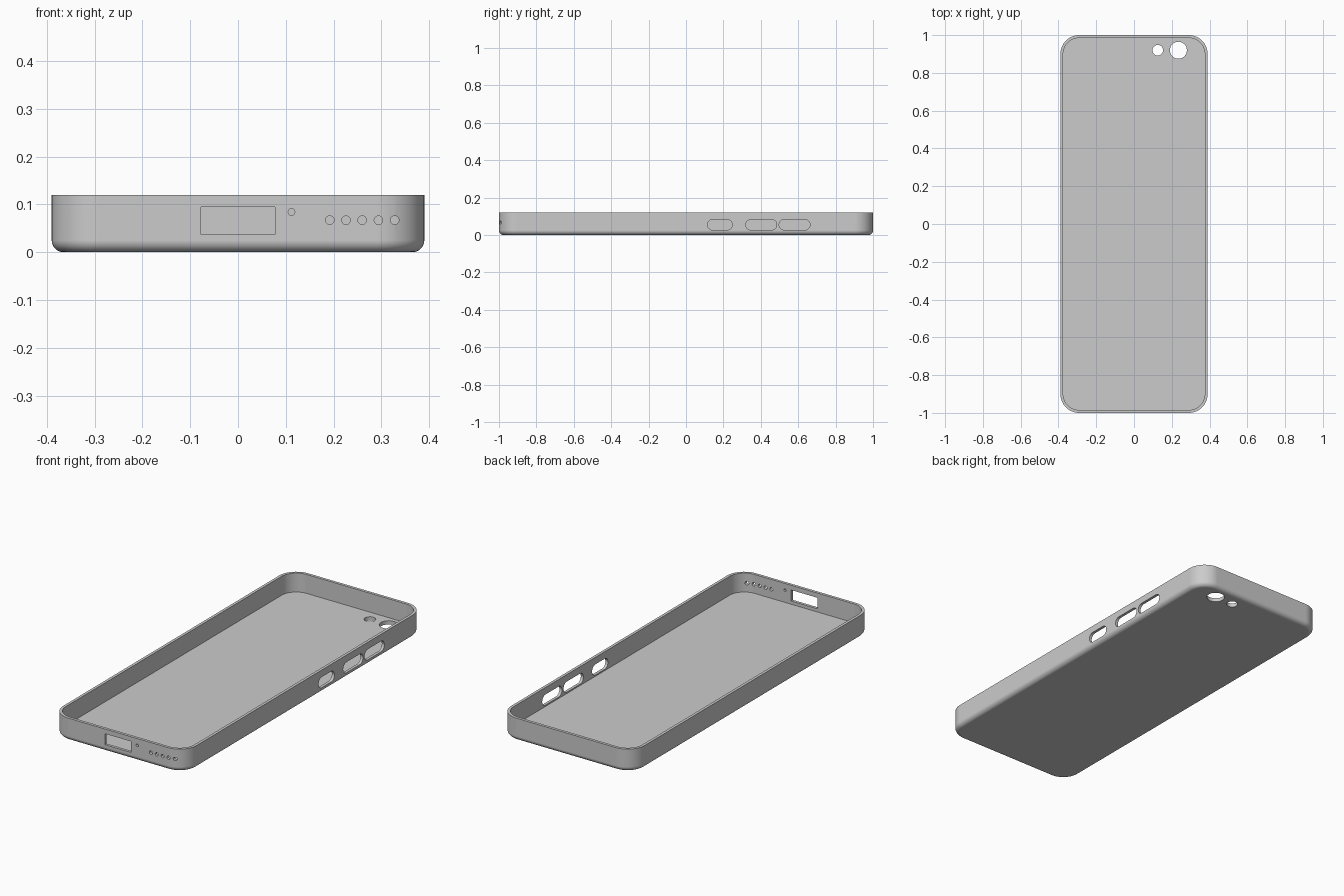
import bpy, bmesh
from math import cos, sin, pi, radians
from mathutils import Matrix

if "Cube" in bpy.data.objects:
    bpy.data.objects.remove(bpy.data.objects["Cube"])

HALF_W, HALF_L, HEIGHT = 0.39, 1.0, 0.12
CORNER, FILLET, WALL, FLOOR = 0.1, 0.025, 0.015, 0.02

grey = bpy.data.materials.new("soft_grey")
grey.use_nodes = True
colour = (0.6, 0.6, 0.6, 1)
grey.diffuse_color = colour
grey.node_tree.nodes["Principled BSDF"].inputs["Base Color"].default_value = colour


def rounded_rect(half_a, half_b, radius, steps):
    """Counter-clockwise outline of a rectangle with round corners."""
    points = []
    for corner, (sa, sb) in enumerate([(1, 1), (-1, 1), (-1, -1), (1, -1)]):
        for i in range(steps + 1):
            t = (corner + i / steps) * pi / 2
            points.append((sa * (half_a - radius) + radius * cos(t),
                           sb * (half_b - radius) + radius * sin(t)))
    return points


def loft(name, rings):
    """Closed solid through a list of matching point rings."""
    bm = bmesh.new()
    loops = [[bm.verts.new(p) for p in ring] for ring in rings]
    for a, b in zip(loops, loops[1:]):
        for i in range(len(a)):
            j = (i + 1) % len(a)
            bm.faces.new((a[i], a[j], b[j], b[i]))
    bm.faces.new(loops[0])
    bm.faces.new(loops[-1])
    bmesh.ops.remove_doubles(bm, verts=bm.verts, dist=1e-5)
    bmesh.ops.recalc_face_normals(bm, faces=bm.faces)
    mesh = bpy.data.meshes.new(name)
    bm.to_mesh(mesh)
    bm.free()
    mesh.materials.append(grey)
    obj = bpy.data.objects.new(name, mesh)
    bpy.context.collection.objects.link(obj)
    return obj


# Case shell: floor, inner wall, rim, outer wall and rounded bottom edge
section = [(WALL, FLOOR), (WALL, HEIGHT), (0, HEIGHT)]
for i in range(9):
    t = i / 8 * pi / 2
    section.append((FILLET * (1 - cos(t)), FILLET * (1 - sin(t))))
case = loft("phone_case", [
    [(x, y, z) for x, y in rounded_rect(HALF_W - d, HALF_L - d, CORNER - d, 12)]
    for d, z in section])


cutters = []


def cut(name, axis, u, v, half_u, half_v, radius, start, end, steps=8):
    """Cutter prism along an axis; u, v are the other two coordinates in order."""
    place = {"x": lambda a, b, c: (c, a, b),
             "y": lambda a, b, c: (a, c, b),
             "z": lambda a, b, c: (a, b, c)}[axis]
    outline = rounded_rect(half_u, half_v, radius, steps)
    cutters.append(loft(name, [[place(u + a, v + b, c) for a, b in outline]
                               for c in (start, end)]))


# Camera and flash holes
for name, x, r in (("camera_hole", 0.235, 0.045), ("flash_hole", 0.126, 0.028)):
    cut(name, "z", x, 0.92, r, r, r, -0.05, 0.06)

# Side button slots
for low, high in ((0.115, 0.247), (0.32, 0.485), (0.498, 0.663)):
    cut("button_slot", "x", (low + high) / 2, 0.055, (high - low) / 2, 0.028,
        0.0275, 0.34, 0.45)

# Charging port, microphone and speaker holes
cut("charging_port", "y", 0, 0.066, 0.077, 0.029, 0.0005, -1.05, -0.94, 1)
cut("microphone_hole", "y", 0.112, 0.084, 0.007, 0.007, 0.007, -1.05, -0.94, 5)
for i in range(5):
    cut("speaker_hole", "y", 0.192 + 0.034 * i, 0.067, 0.009, 0.009, 0.009,
        -1.05, -0.94, 5)

bpy.ops.object.select_all(action="DESELECT")
bpy.context.view_layer.objects.active = case
case.select_set(True)
for cutter in cutters:
    cutter.hide_render = True
    mod = case.modifiers.new("opening", "BOOLEAN")
    mod.operation, mod.solver, mod.object = "DIFFERENCE", "EXACT", cutter
    bpy.ops.object.modifier_apply(modifier=mod.name)
for cutter in cutters:
    bpy.data.objects.remove(cutter)

# Smooth curves, crisp rims
bpy.ops.object.shade_smooth_by_angle(angle=radians(35))
normals = case.modifiers.new("even_normals", "WEIGHTED_NORMAL")
normals.keep_sharp = True
